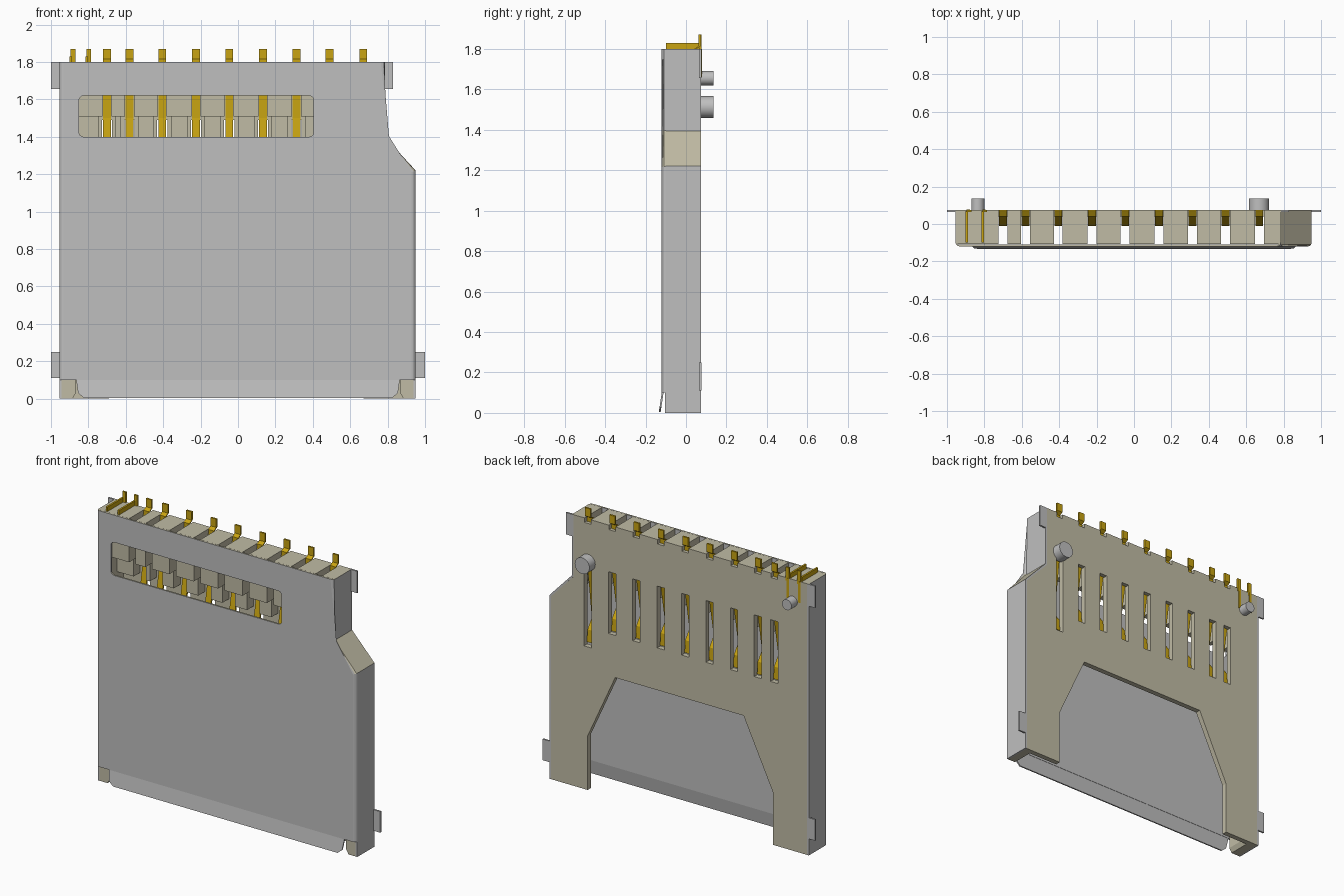
import bpy, bmesh, math
from mathutils import Matrix, Vector

if "Cube" in bpy.data.objects:
    bpy.data.objects.remove(bpy.data.objects["Cube"], do_unlink=True)


def material(name, rgb):
    m = bpy.data.materials.new(name)
    m.use_nodes = True
    m.diffuse_color = (*rgb, 1)
    m.node_tree.nodes["Principled BSDF"].inputs["Base Color"].default_value = (*rgb, 1)
    return m


steel = material("steel grey", (0.52, 0.52, 0.52))
beige = material("beige plastic", (0.53, 0.50, 0.375))
gold = material("gold contact", (0.58, 0.37, 0.006))


def finish(name, bm, *mats):
    bmesh.ops.recalc_face_normals(bm, faces=bm.faces)
    me = bpy.data.meshes.new(name)
    bm.to_mesh(me)
    bm.free()
    for m in mats:
        me.materials.append(m)
    ob = bpy.data.objects.new(name, me)
    bpy.context.collection.objects.link(ob)
    return ob


def add_prism(bm, pts, a, b, axis="y"):
    """Extrude an outline: (x, z) along y, or (y, z) along x."""
    def co(p, t):
        return (p[0], t, p[1]) if axis == "y" else (t, p[0], p[1])
    lo = [bm.verts.new(co(p, a)) for p in pts]
    hi = [bm.verts.new(co(p, b)) for p in pts]
    bm.faces.new(lo)
    bm.faces.new(hi[::-1])
    n = len(pts)
    for i in range(n):
        j = (i + 1) % n
        bm.faces.new((lo[i], hi[i], hi[j], lo[j]))


def add_box(bm, x0, x1, y0, y1, z0, z1):
    add_prism(bm, [(x0, z0), (x1, z0), (x1, z1), (x0, z1)], y0, y1)


def prism(name, pts, a, b, mat, axis="y"):
    bm = bmesh.new()
    add_prism(bm, pts, a, b, axis)
    return finish(name, bm, mat)


def boxes(name, dims, mat):
    bm = bmesh.new()
    for d in dims:
        add_box(bm, *d)
    return finish(name, bm, mat)


def cut(ob, cutter):
    cutter.hide_render = True
    mod = ob.modifiers.new("cut", "BOOLEAN")
    mod.operation, mod.solver, mod.object = "DIFFERENCE", "EXACT", cutter
    bpy.context.view_layer.objects.active = ob
    bpy.ops.object.modifier_apply(modifier=mod.name)
    bpy.data.objects.remove(cutter, do_unlink=True)


def rounded(x0, x1, z0, z1, r, n=4):
    pts = []
    for cx, cz, a0 in ((x1 - r, z1 - r, 0), (x0 + r, z1 - r, 90),
                       (x0 + r, z0 + r, 180), (x1 - r, z0 + r, 270)):
        for i in range(n + 1):
            a = math.radians(a0 + 90 * i / n)
            pts.append((cx + r * math.cos(a), cz + r * math.sin(a)))
    return pts


contact_x = [-0.70, -0.58, -0.405, -0.225, -0.047, 0.133, 0.312, 0.49, 0.67]
HW = 0.024  # half width of a contact

# Steel shell with rounded front edges
bm = bmesh.new()
add_prism(bm, [(-0.955, 0), (0.95, 0), (0.95, 1.22), (0.785, 1.395),
               (0.785, 1.8), (-0.955, 1.8)], -0.12, 0.075)
edges = [e for e in bm.edges if all(v.co.y < -0.1 for v in e.verts)
         and abs(e.verts[0].co.z - e.verts[1].co.z) > 0.1]
bmesh.ops.bevel(bm, geom=edges, offset=0.022, segments=3, affect="EDGES", profile=0.5)
shell = finish("steel_shell", bm, steel, beige)
cut(shell, prism("cavity_cutter", [(-0.943, -0.1), (0.938, -0.1), (0.938, 1.215),
                                   (0.773, 1.39), (0.773, 1.9), (-0.943, 1.9)],
                 -0.109, 0.2, steel))
cut(shell, boxes("front_lower_cutter", [(-1.1, 1.1, -0.3, -0.105, -0.1, 0.1)], steel))
cut(shell, prism("window_cutter", rounded(-0.85, 0.405, 1.40, 1.62, 0.025), -0.3, -0.05, steel))
if len(shell.data.materials) < 2:
    shell.data.materials.append(beige)
for p in shell.data.polygons:  # exposed upward faces show plastic
    p.material_index = 1 if p.normal.z > 0.4 and p.center.z > 1.21 else 0

# Flared card guide lip
prism("entry_lip", [(-0.865, 0.1), (-0.855, 0.03), (-0.825, 0.005), (0.825, 0.005),
                    (0.855, 0.03), (0.865, 0.1)], -0.120, -0.111, steel)
for v in bpy.data.objects["entry_lip"].data.vertices:
    v.co.y -= (0.1 - v.co.z) * 0.15

# Plastic back plate with card cutout and contact slots
back = prism("back_plate", [(-0.943, 0), (-0.69, 0), (-0.69, 0.35), (-0.475, 0.8),
                            (0.468, 0.8), (0.67, 0.36), (0.67, 0), (0.938, 0),
                            (0.938, 1.215), (0.773, 1.39), (0.773, 1.8), (-0.943, 1.8)],
             0.04, 0.0745, beige)
cut(back, boxes("slot_cutter", [(x - 0.027, x + 0.027, 0, 0.2,
                                 0.95 if x > 0.6 else 1.08, 1.49) for x in contact_x], beige))
cut(back, boxes("tail_notch_cutter", [(x - HW, x + HW, 0, 0.2, 1.77, 1.9)
                                      for x in contact_x], beige))

# Side rails guiding the card
prism("right_rail", [(-0.943, 0), (-0.885, 0), (-0.868, 0.03), (-0.868, 1.52), (-0.943, 1.52)],
      -0.105, 0.04, beige)
prism("left_rail", [(0.885, 0), (0.938, 0), (0.938, 1.215), (0.773, 1.39), (0.773, 1.52),
                    (0.71, 1.52), (0.71, 1.36), (0.868, 1.19), (0.868, 0.03)],
      -0.105, 0.04, beige)

# End wall blocks between contact grooves, with narrower teeth beneath
bounds = [-0.943] + [b for x in contact_x for b in (x - HW, x + HW)] + [0.773]
pairs = list(zip(bounds[::2], bounds[1::2]))
boxes("end_wall", [(a, b, -0.108, 0.04, 1.51, 1.8) for a, b in pairs], beige)
boxes("end_teeth", [(a + 0.022, b - 0.022, -0.03, 0.04, 1.38, 1.51)
                    for a, b in pairs if b - a > 0.06], beige)

# Spring contacts: solder tail, stem, bent finger and tip
line = [(0.069, 1.87), (0.069, 1.815), (0.046, 1.80), (0.044, 1.50),
        (-0.005, 1.23), (0.04, 1.17), (0.046, 1.09)]
T = 0.006
path = [(y + T, z) for y, z in line] + [(y - T, z) for y, z in reversed(line)]
bm = bmesh.new()
for x in contact_x:
    drop = 0.12 if x > 0.6 else 0
    pts = [(y, z - drop if z < 1.4 else z) for y, z in path]
    add_prism(bm, pts, x - 0.021, x + 0.021, "x")
finish("spring_contacts", bm, gold)

# Card detection switch contacts
parts = []
for x in (-0.90, -0.815):
    parts += [(x, x + 0.012, -0.1, 0.07, 1.74, 1.83),
              (x + 0.005, x + 0.03, 0.064, 0.076, 1.78, 1.87),
              (x + 0.005, x + 0.022, 0.070, 0.078, 1.66, 1.80)]
boxes("switch_contacts", parts, gold)

# Solder tabs
boxes("solder_tabs", [(-1, -0.943, 0.064, 0.0755, 1.655, 1.8),
                      (0.775, 0.83, 0.064, 0.0755, 1.655, 1.8),
                      (-1, -0.943, 0.064, 0.0755, 0.11, 0.25),
                      (0.938, 1, 0.064, 0.0755, 0.11, 0.25)], steel)

# Locating pegs on the back
for name, x, z, r in (("small_peg", -0.835, 1.655, 0.035), ("large_peg", 0.668, 1.512, 0.054)):
    bm = bmesh.new()
    bmesh.ops.create_cone(bm, cap_ends=True, segments=32, radius1=r, radius2=r, depth=0.075,
                          matrix=Matrix.Translation(Vector((x, 0.0985, z)))
                          @ Matrix.Rotation(math.pi / 2, 4, "X"))
    peg = finish(name, bm, steel)
    bpy.ops.object.select_all(action="DESELECT")
    peg.select_set(True)
    bpy.context.view_layer.objects.active = peg
    bpy.ops.object.shade_smooth_by_angle(angle=math.radians(35))
